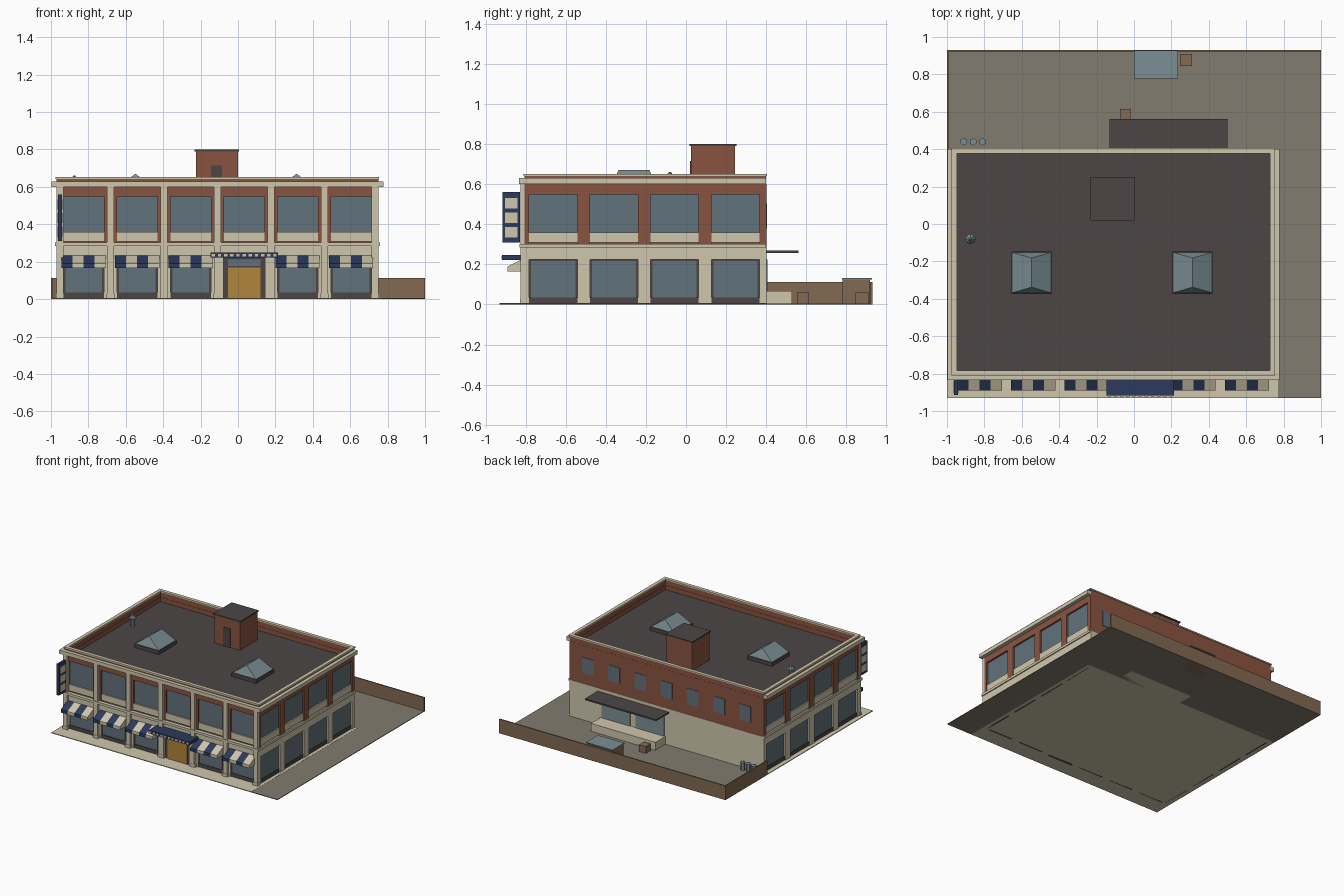
import bpy, bmesh, math

if "Cube" in bpy.data.objects:
    bpy.data.objects.remove(bpy.data.objects["Cube"])


def lin(c):
    return c / 12.92 if c <= 0.04045 else ((c + 0.055) / 1.055) ** 2.4


def material(name, code):
    m = bpy.data.materials.new(name)
    m.diffuse_color = [lin(int(code[i:i + 2], 16) / 255) for i in (0, 2, 4)] + [1]
    m.use_nodes = True
    m.node_tree.nodes["Principled BSDF"].inputs["Base Color"].default_value = m.diffuse_color
    return m


CREAM = material("cream stone", "cfc6ac")
BRICK = material("red brick", "8a5441")
GLASS = material("window glass", "61727b")
STEEL = material("pale steel", "7b8f95")
NAVY = material("navy", "2b3a5c")
DARK = material("charcoal", "4c4645")
GOLD = material("golden wood", "b0853b")
BROWN = material("brown timber", "836a53")
ASPHALT = material("asphalt", "827c6e")


def mesh(name, verts, faces, mats, indices=None):
    me = bpy.data.meshes.new(name)
    me.from_pydata(verts, [], faces)
    bm = bmesh.new()
    bm.from_mesh(me)
    bmesh.ops.recalc_face_normals(bm, faces=bm.faces)
    bm.to_mesh(me)
    bm.free()
    for m in mats:
        me.materials.append(m)
    for p, i in zip(me.polygons, indices or []):
        p.material_index = i
    ob = bpy.data.objects.new(name, me)
    bpy.context.collection.objects.link(ob)
    return ob


def box(name, x0, x1, y0, y1, z0, z1, mat):
    v = [(x, y, z) for x in (x0, x1) for y in (y0, y1) for z in (z0, z1)]
    f = [(0, 1, 3, 2), (4, 6, 7, 5), (0, 4, 5, 1), (2, 3, 7, 6), (0, 2, 6, 4), (1, 5, 7, 3)]
    return mesh(name, v, f, [mat])


def cylinder(name, x, y, z, r0, r1, h, mat, n=6):
    bpy.ops.mesh.primitive_cone_add(vertices=n, radius1=r0, radius2=r1, depth=h,
                                    location=(x, y, z + h / 2))
    ob = bpy.context.object
    ob.name = name
    ob.data.materials.append(mat)


# Main dimensions: wall planes, recess depth, belt and roof heights
L, R, F, B = -0.97, 0.75, -0.805, 0.40
IN, BELT, ROOF = 0.02, 0.295, 0.565


def panel(side, name, u0, u1, d0, d1, z0, z1, mat):
    """Box on a wall; d is the distance outward from that wall's plane."""
    if side == "front":
        box(name, u0, u1, F - d1, F - d0, z0, z1, mat)
    elif side == "right":
        box(name, R + d0, R + d1, u0, u1, z0, z1, mat)
    elif side == "left":
        box(name, L - d1, L - d0, u0, u1, z0, z1, mat)
    else:
        box(name, u0, u1, B + d0, B + d1, z0, z1, mat)


def facade(side, start, end, centres, half):
    """Two storeys of piers, headers and recessed glazing."""
    edges = [start] + [c + s * half for c in centres for s in (-1, 1)] + [end]
    for a, b in zip(edges[::2], edges[1::2]):
        panel(side, side + "_lower_pier", a, b, -IN, 0, 0, 0.225, CREAM)
        panel(side, side + "_upper_pier", a, b, -IN, 0, BELT, 0.548, BRICK)
    panel(side, side + "_lower_header", start, end, -IN, 0, 0.225, BELT, CREAM)
    panel(side, side + "_upper_header", start, end, -IN, 0, 0.548, 0.60, BRICK)
    for c in centres:
        panel(side, side + "_spandrel", c - half, c + half, -IN, -0.004, 0.308, 0.36, CREAM)
        panel(side, side + "_upper_glass", c - half, c + half, -IN, -0.014, 0.36, 0.548, GLASS)
        panel(side, side + "_shop_frame", c - half, c + half, -IN, -0.014, 0, 0.225, DARK)
        panel(side, side + "_shop_sill", c - half, c + half, -IN, -0.006, 0, 0.035, DARK)
        panel(side, side + "_shop_glass", c - half + .01, c + half - .01, -.014, -.010, .035, .217, GLASS)


# Ground: pavement slab and the L-shaped yard
box("pavement", -1, 0.77, -0.93, B, 0, 0.006, CREAM)
box("side_yard", 0.77, 1, -0.93, 0.93, 0, 0.005, ASPHALT)
box("back_yard", -1, 0.77, B, 0.93, 0, 0.005, ASPHALT)
box("back_fence", -1, 1, 0.92, 0.93, 0, 0.113, BROWN)
box("side_fence", -1, -0.99, B, 0.93, 0, 0.113, BROWN)

# Building core and roof
box("lower_core", L + IN, R - IN, F + IN, B, 0, BELT, CREAM)
box("upper_core", L + IN, R - IN, F + IN, B, BELT, ROOF - 0.01, BRICK)
box("roof_deck", L + .012, R - .012, F + .012, B - .012, ROOF - 0.01, ROOF, DARK)

bays = [-0.11 + 0.286 * (i - 2.5) for i in range(6)]
side_bays = [-0.208 + 0.303 * (i - 1.5) for i in range(4)]
facade("front", L, R, bays, 0.108)
for side in ("left", "right"):
    facade(side, F, B, side_bays, 0.12)

# Front pilasters
marks = [L + 0.018] + [(a + b) / 2 for a, b in zip(bays, bays[1:])] + [R - 0.018]
for x in marks:
    panel("front", "pilaster", x - 0.018, x + 0.018, 0, 0.02, 0, 0.60, CREAM)
    panel("front", "pilaster_base", x - 0.022, x + 0.022, 0, 0.023, 0, 0.03, CREAM)

# Belt course and cornice round three sides
for name, out, z0, z1 in (("belt", 0.008, 0.283, 0.302), ("cornice", 0.028, 0.60, 0.63)):
    panel("front", "front_" + name, L - out, R + out, -0.005, max(out, 0.025), z0, z1, CREAM)
    for side in ("left", "right"):
        panel(side, side + "_" + name, F, B, -0.005, out, z0, z1, CREAM)

# Parapet and coping
for name, e, z0, z1, mat in (("parapet", 0, ROOF - 0.01, 0.642, BRICK), ("coping", 0.005, 0.642, 0.652, CREAM)):
    t = 0.018 + e
    box("front_" + name, L - e, R + e, F - e, F + t, z0, z1, mat)
    box("back_" + name, L - e, R + e, B - t, B + e, z0, z1, mat)
    box("left_" + name, L - e, L + t, F + t, B - t, z0, z1, mat)
    box("right_" + name, R - t, R + e, F + t, B - t, z0, z1, mat)

# Striped awnings over five shop bays
for n, c in enumerate(bays):
    if n == 3:
        continue
    prof = [(F, 0.232), (-0.89, 0.19), (-0.89, 0.165), (F, 0.165)]
    xs = [c - 0.118 + 0.059 * i for i in range(5)]
    verts = [(x, y, z) for x in xs for y, z in prof]
    faces, idx = [(0, 1, 2, 3), (16, 17, 18, 19)], [0, 1]
    for i in range(4):
        for j in range(4):
            k = (j + 1) % 4
            faces.append((i * 4 + j, i * 4 + k, i * 4 + 4 + k, i * 4 + 4 + j))
            idx.append(i % 2)
    mesh("awning", verts, faces, [NAVY, CREAM], idx)

# Entrance
e = bays[3]
panel("front", "door_surround", e - 0.115, e + 0.115, -0.012, 0.004, 0, 0.225, DARK)
panel("front", "door", e - 0.087, e + 0.087, 0.004, 0.009, 0.005, 0.17, GOLD)
panel("front", "transom", e - 0.087, e + 0.087, 0.004, 0.008, 0.178, 0.212, GLASS)
for s in (-1, 1):
    x = e + s * 0.135
    panel("front", "door_post", x - 0.024, x + 0.024, 0, 0.022, 0, 0.222, CREAM)
box("entrance_canopy", e - 0.18, e + 0.18, -0.918, F, 0.222, 0.248, NAVY)
for i in range(11):
    x = e - 0.165 + 0.033 * i
    box("canopy_dot", x - 0.009, x + 0.009, -0.921, -0.917, 0.228, 0.242, CREAM)

# Projecting sign with three pale panels on each face
box("sign", -0.962, -0.942, -0.915, -0.828, 0.31, 0.56, NAVY)
for z in (0.36, 0.433, 0.505):
    box("sign_panel", -0.965, -0.939, -0.903, -0.84, z - 0.027, z + 0.027, CREAM)

# Back wall: stone below, brick above, small windows
panel("back", "back_lower_wall", L, R, -IN, 0.003, 0, BELT, CREAM)
panel("back", "back_upper_wall", L, R, -IN, 0.001, BELT, 0.60, BRICK)
for i in range(7):
    x = -0.11 + 0.232 * (i - 3)
    panel("back", "back_window", x - 0.05, x + 0.05, 0, 0.005, 0.38, 0.505, GLASS)

# Loading dock
box("loading_dock", -0.10, 0.47, B, 0.53, 0, 0.068, CREAM)
for x in (0.035, 0.335):
    panel("back", "dock_door", x - 0.125, x + 0.125, 0, 0.008, 0.068, 0.225, STEEL)
box("dock_canopy", -0.13, 0.50, B, 0.562, 0.258, 0.27, DARK)

# Yard items
box("skip", 0.005, 0.23, 0.782, 0.919, 0, 0.125, BROWN)
box("skip_lid", 0, 0.235, 0.778, 0.928, 0.125, 0.132, STEEL)
box("crate", 0.245, 0.31, 0.845, 0.91, 0, 0.06, BROWN)
box("crate", -0.075, -0.015, 0.555, 0.615, 0, 0.06, BROWN)
for x in (-0.91, -0.86, -0.81):
    cylinder("bin", x, 0.44, 0, 0.018, 0.018, 0.06, STEEL)
    cylinder("bin_lid", x, 0.44, 0.06, 0.02, 0.02, 0.007, STEEL)

# Rooftop stair house
box("stair_house", -0.225, 0.0, 0.025, 0.245, ROOF, 0.79, BRICK)
box("stair_house_cap", -0.232, 0.006, 0.018, 0.252, 0.79, 0.80, DARK)
box("stair_house_door", -0.145, -0.085, 0.019, 0.026, ROOF, 0.715, DARK)

# Skylights with hipped glass
for x in (-0.548, 0.313):
    box("skylight_curb", x - 0.108, x + 0.108, -0.373, -0.147, ROOF, 0.595, DARK)
    a, y0, y1 = 0.104, -0.368, -0.152
    v = [(x - a, y0, .595), (x + a, y0, .595), (x + a, y1, .595), (x - a, y1, .595),
         (x, y0 + 0.03, 0.67), (x, y1 - 0.03, 0.67)]
    mesh("skylight", v, [(0, 1, 4), (1, 2, 5, 4), (2, 3, 5), (3, 0, 4, 5), (3, 2, 1, 0)], [STEEL])

# Roof vent
cylinder("vent_pipe", -0.875, -0.08, ROOF, 0.016, 0.016, 0.07, STEEL, 8)
cylinder("vent_cap", -0.875, -0.08, 0.632, 0.028, 0.003, 0.03, STEEL, 8)
